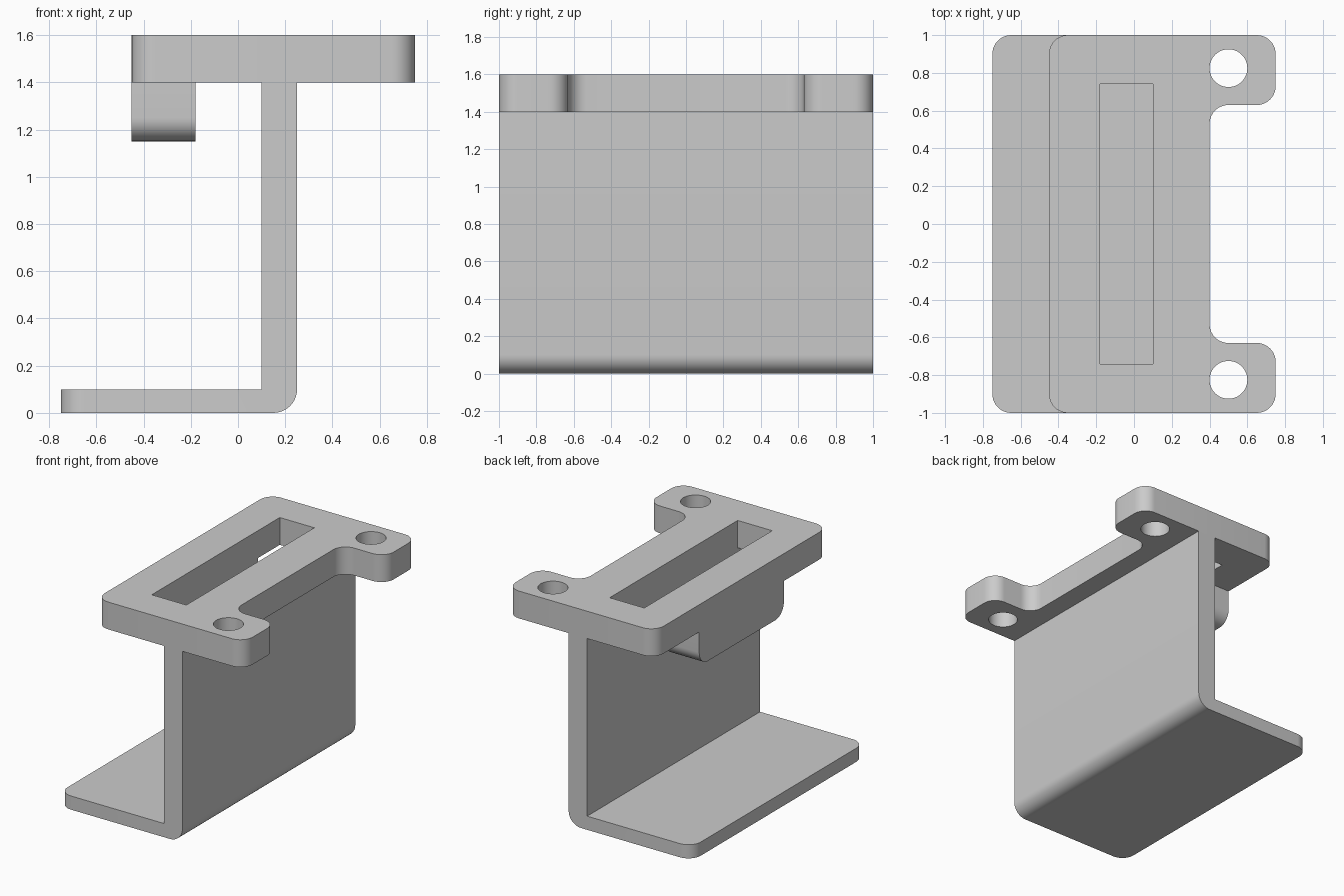
import bpy, bmesh, math
from mathutils import Vector, Matrix

if "Cube" in bpy.data.objects:
    bpy.data.objects.remove(bpy.data.objects["Cube"])

grey = bpy.data.materials.new("plain grey")
grey.diffuse_color = (0.6, 0.6, 0.6, 1)
grey.use_nodes = True
grey.node_tree.nodes["Principled BSDF"].inputs["Base Color"].default_value = grey.diffuse_color


def rounded(points, steps=10):
    """Outline from (u, v, radius) corners, each radius drawn as an arc."""
    out = []
    for i, (u, v, r) in enumerate(points):
        p = Vector((u, v))
        if r == 0:
            out.append(p)
            continue
        a = (Vector(points[i - 1][:2]) - p).normalized()
        b = (Vector(points[(i + 1) % len(points)][:2]) - p).normalized()
        c = p + (a + b) * r                      # right-angled corners
        for k in range(steps + 1):
            t = k / steps * math.pi / 2
            out.append(c - b * r * math.cos(t) - a * r * math.sin(t))
    return out


def prism(name, outline, low, high, place):
    """Extrude an outline; place(u, v, w) maps it into the model frame."""
    bm = bmesh.new()
    face = bm.faces.new([bm.verts.new(place(u, v, low)) for u, v in outline])
    move = Vector(place(0, 0, high)) - Vector(place(0, 0, low))
    ext = bmesh.ops.extrude_face_region(bm, geom=[face], use_keep_orig=True)
    bmesh.ops.translate(bm, vec=move,
                        verts=[g for g in ext["geom"] if isinstance(g, bmesh.types.BMVert)])
    bmesh.ops.recalc_face_normals(bm, faces=bm.faces)
    mesh = bpy.data.meshes.new(name)
    bm.to_mesh(mesh)
    bm.free()
    mesh.materials.append(grey)
    ob = bpy.data.objects.new(name, mesh)
    bpy.context.collection.objects.link(ob)
    return ob


def activate(ob):
    bpy.ops.object.select_all(action='DESELECT')
    ob.select_set(True)
    bpy.context.view_layer.objects.active = ob


def cut(ob, cutter):
    activate(ob)
    mod = ob.modifiers.new("cut", 'BOOLEAN')
    mod.operation, mod.solver, mod.object = 'DIFFERENCE', 'EXACT', cutter
    bpy.ops.object.modifier_apply(modifier=mod.name)
    bpy.data.objects.remove(cutter)


def flat(u, v, w):      # outline in plan, extruded upward
    return (u, v, w)


def side(u, v, w):      # outline in x-z, extruded along y
    return (u, w, v)


def end(u, v, w):       # outline in y-z, extruded along x
    return (w, u, v)


# Top plate with two mounting ears
R = 0.1
plate = prism("top_plate", rounded([
    (-0.45, -1, R), (0.75, -1, R), (0.75, -0.63, R), (0.4, -0.63, R),
    (0.4, 0.63, R), (0.75, 0.63, R), (0.75, 1, R), (-0.45, 1, R)]), 1.4, 1.6, flat)

# Slot and screw holes
cut(plate, prism("slot_cutter", [(-0.18, -0.74), (0.1, -0.74), (0.1, 0.74), (-0.18, 0.74)],
                 1.3, 1.7, flat))
for y in (-0.825, 0.825):
    ring = [(0.5 + R * math.cos(k * math.pi / 24), y + R * math.sin(k * math.pi / 24))
            for k in range(48)]
    cut(plate, prism("hole_cutter", ring, 1.3, 1.7, flat))

# Upright wall and foot as one bent section
bracket = prism("wall_and_foot", rounded([
    (-0.75, 0, 0), (0.25, 0, R), (0.25, 1.4, 0), (0.1, 1.4, 0),
    (0.1, 0.1, 0), (-0.75, 0.1, 0)]), -1, 1, side)

# Rounded free corners of the foot
bm = bmesh.new()
bm.from_mesh(bracket.data)
corners = [e for e in bm.edges if all(v.co.x < -0.74 for v in e.verts)
           and abs(e.verts[0].co.z - e.verts[1].co.z) > 0.05]
bmesh.ops.bevel(bm, geom=corners, offset=R, segments=10, profile=0.5, affect='EDGES')
bm.to_mesh(bracket.data)
bm.free()

# Hanging lip beside the slot
lip = prism("hanging_lip", rounded([
    (-0.49, 1.15, R), (0.49, 1.15, R), (0.49, 1.4, 0), (-0.49, 1.4, 0)]),
    -0.45, -0.18, end)

for ob in (plate, bracket, lip):
    activate(ob)
    bpy.ops.object.shade_smooth_by_angle(angle=math.radians(30))
